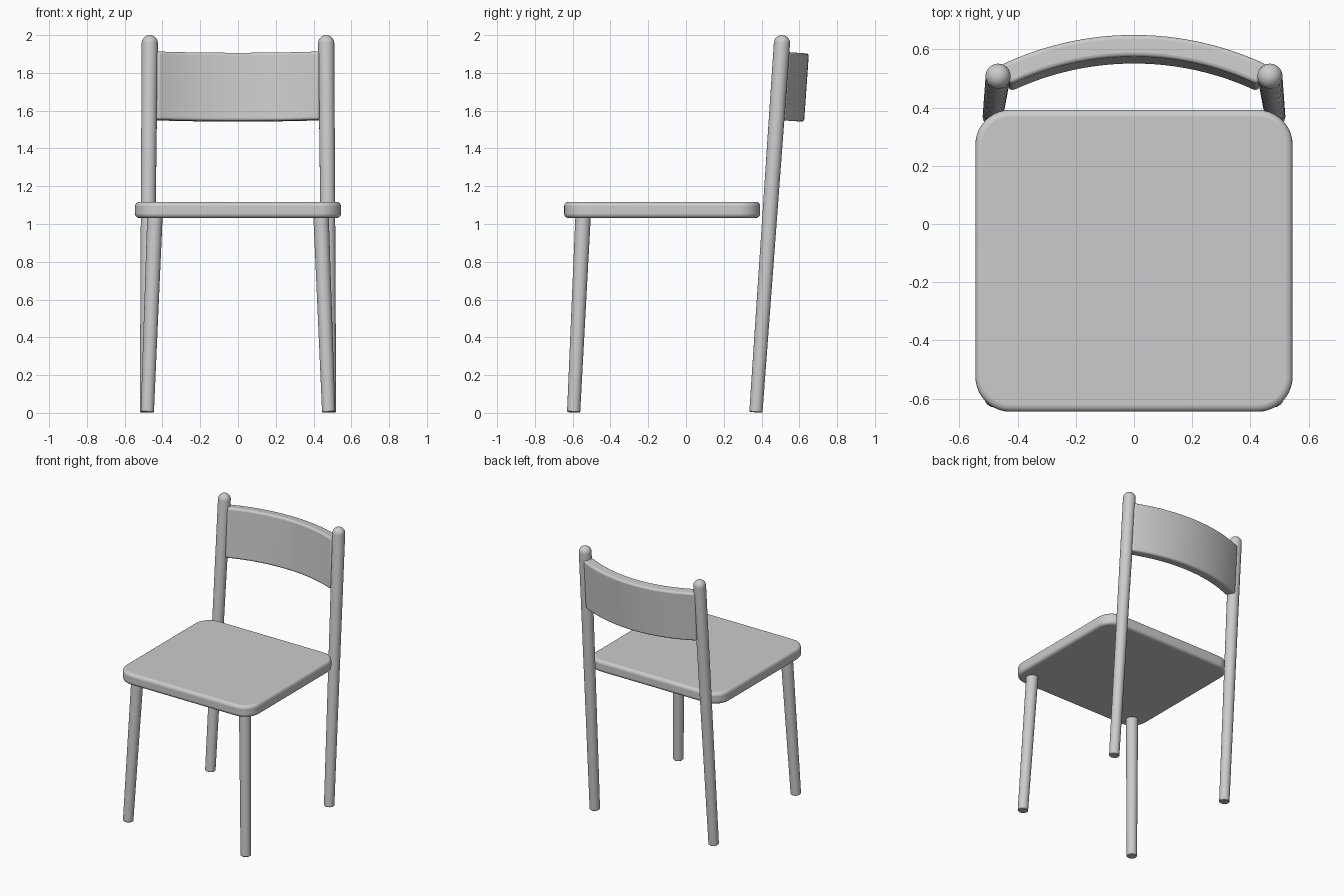
import bpy, bmesh
from math import sin, cos, pi, asin, atan
from mathutils import Vector, Matrix

if "Cube" in bpy.data.objects:
    bpy.data.objects.remove(bpy.data.objects["Cube"])

SIDES = 32


def add_object(name, bm):
    bmesh.ops.recalc_face_normals(bm, faces=bm.faces)
    me = bpy.data.meshes.new(name)
    bm.to_mesh(me)
    bm.free()
    ob = bpy.data.objects.new(name, me)
    bpy.context.collection.objects.link(ob)
    return ob


def add_bevel(ob, width):
    mod = ob.modifiers.new("edge_round", 'BEVEL')
    mod.width = width
    mod.segments = 4
    mod.limit_method = 'ANGLE'
    mod.angle_limit = 0.8


def smooth(ob):
    bpy.ops.object.select_all(action='DESELECT')
    ob.select_set(True)
    bpy.context.view_layer.objects.active = ob
    bpy.ops.object.shade_smooth_by_angle(angle=0.7)


def leg(name, foot, top, r0, r1, dome):
    """Tapered round leg from foot to top, mirrored across x."""
    foot, top = Vector(foot), Vector(top)
    axis = top - foot
    length = axis.length
    profile = [(r0 - 0.004, 0), (r0, 0.004), (r1, length)]
    if dome:
        profile += [(r1 * cos(a * pi / 16), length + r1 * sin(a * pi / 16)) for a in range(1, 8)]
    bm = bmesh.new()
    rings = [[bm.verts.new((r * cos(2 * pi * i / SIDES), r * sin(2 * pi * i / SIDES), h))
              for i in range(SIDES)] for r, h in profile]
    for a, b in zip(rings, rings[1:]):
        for i in range(SIDES):
            j = (i + 1) % SIDES
            bm.faces.new((a[i], a[j], b[j], b[i]))
    bm.faces.new(rings[0])
    bm.faces.new(rings[-1])
    rot = axis.to_track_quat('Z', 'Y').to_matrix().to_4x4()
    bm.transform(Matrix.Translation(foot) @ rot)
    ob = add_object(name, bm)
    ob.modifiers.new("other_side", 'MIRROR')
    smooth(ob)


def slab(name, outline, z0, z1, bevel):
    """Extrude a closed outline from z0 to z1 with rounded rims."""
    bm = bmesh.new()
    face = bm.faces.new([bm.verts.new((x, y, z0)) for x, y in outline])
    ext = bmesh.ops.extrude_face_region(bm, geom=[face])
    verts = [v for v in ext["geom"] if isinstance(v, bmesh.types.BMVert)]
    bmesh.ops.translate(bm, vec=(0, 0, z1 - z0), verts=verts)
    ob = add_object(name, bm)
    add_bevel(ob, bevel)
    return ob


# Seat: rounded square board
hx, y0, y1, rad = 0.545, -0.645, 0.392, 0.12
corners = [(hx - rad, y1 - rad), (rad - hx, y1 - rad), (rad - hx, y0 + rad), (hx - rad, y0 + rad)]
outline = [(cx + rad * cos(q * pi / 2 + k * pi / 20), cy + rad * sin(q * pi / 2 + k * pi / 20))
           for q, (cx, cy) in enumerate(corners) for k in range(11)]
smooth(slab("seat", outline, 1.032, 1.117, 0.022))

# Legs: short front pair, tall back posts with domed tops
leg("front_leg", (0.48, -0.595, 0.003), (0.439, -0.544, 1.06), 0.035, 0.041, False)
leg("back_leg", (0.485, 0.37, 0.003), (0.467, 0.508, 1.957), 0.035, 0.043, True)

# Backrest: curved slat tilted with the posts
r_out, r_in, sag, n = 1.06, 0.985, 0.6, 32
end = asin(0.457 / r_out)
angles = [end * (2 * i / n - 1) for i in range(n + 1)]
# arc centre chosen so the pivot sits inside the slat
arc = [(r_out * sin(a), r_out * cos(a) - r_out + 0.034) for a in angles]
arc += [(r_in * sin(a), r_in * cos(a) - r_out + 0.034) for a in reversed(angles)]
slat = slab("backrest", arc, -0.181, 0.181, 0.014)
slat.rotation_euler = (-atan(0.07), 0, 0)
slat.location = (0, 0.604, 1.724)
smooth(slat)
